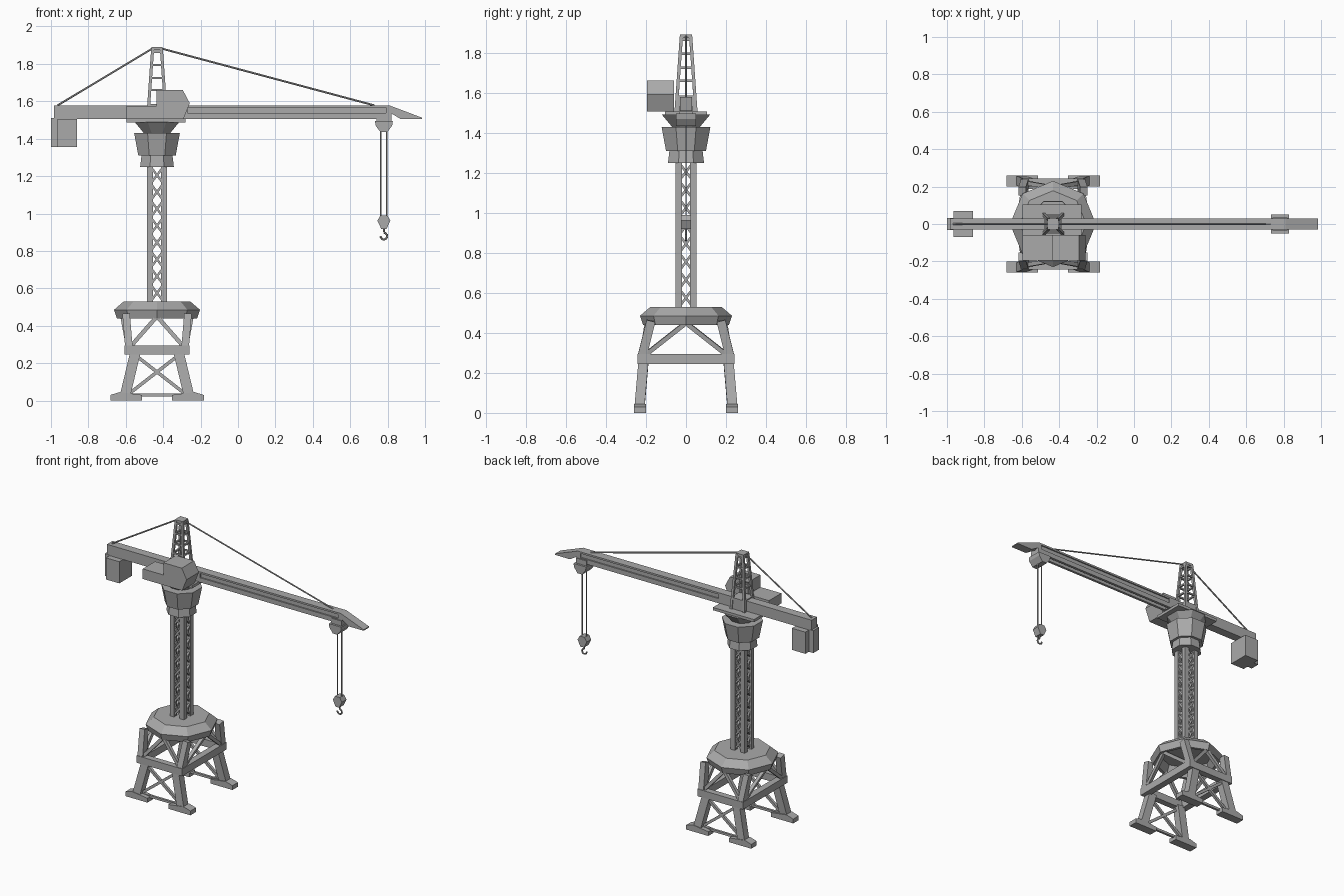
import bpy, bmesh, math
from mathutils import Vector, Matrix

cube = bpy.data.objects.get("Cube")
if cube:
    bpy.data.objects.remove(cube, do_unlink=True)

CX = -0.433                      # mast axis
SIGNS = (-1, 1)
CORNERS = [(a, b) for a in SIGNS for b in SIGNS]

grey = bpy.data.materials.new("painted_steel_grey")
grey.use_nodes = True
grey.diffuse_color = (0.4, 0.4, 0.4, 1)
grey.node_tree.nodes["Principled BSDF"].inputs["Base Color"].default_value = (0.4, 0.4, 0.4, 1)


class Part:
    """Collects simple solids and turns them into one named object."""

    def __init__(self):
        self.bm = bmesh.new()

    def box(self, x, y, z):
        size = [b - a for a, b in (x, y, z)]
        mid = [(a + b) / 2 for a, b in (x, y, z)]
        bmesh.ops.create_cube(self.bm, size=1, matrix=Matrix.Translation(mid) @ Matrix.Diagonal((*size, 1)))

    def beam(self, p, q, w, d=None, sides=4):
        p, q = Vector(p), Vector(q)
        axis = (q - p).normalized()
        ref = Vector((0, 1, 0)) if abs(axis.y) < 0.9 else Vector((1, 0, 0))
        u = (ref - axis * ref.dot(axis)).normalized()
        v = axis.cross(u)
        rings = []
        for c in (p, q):
            ring = []
            for i in range(sides):
                t = math.tau * (i + 0.5) / sides
                k = 0.5 / math.cos(math.pi / sides)
                ring.append(c + u * math.cos(t) * k * (d or w) + v * math.sin(t) * k * w)
            rings.append(ring)
        self.loft(rings)

    def loft(self, rings):
        rows = [[self.bm.verts.new(c) for c in r] for r in rings]
        n = len(rows[0])
        for a, b in zip(rows, rows[1:]):
            for i in range(n):
                self.bm.faces.new((a[i], a[(i + 1) % n], b[(i + 1) % n], b[i]))
        self.bm.faces.new(rows[0][::-1])
        self.bm.faces.new(rows[-1])

    def prism(self, profile, y0, y1):
        self.loft([[(x, y, z) for x, z in profile] for y in (y0, y1)])

    def lathe(self, profile, flat, n=8):
        k = 1 / math.cos(math.pi / n) if flat else 1
        ph = 0.5 if flat else 0
        ang = [math.tau * (i + ph) / n for i in range(n)]
        self.loft([[(CX + r * k * math.cos(t), r * k * math.sin(t), z) for t in ang] for r, z in profile])

    def done(self, name):
        bmesh.ops.recalc_face_normals(self.bm, faces=self.bm.faces)
        me = bpy.data.meshes.new(name)
        self.bm.to_mesh(me)
        self.bm.free()
        me.materials.append(grey)
        ob = bpy.data.objects.new(name, me)
        bpy.context.collection.objects.link(ob)
        return ob


# Feet: tapered pads
feet = Part()
for sx, sy in CORNERS:
    pad = [(0.25, 0), (0.25, 0.03), (0.2, 0.045), (0.08, 0.03), (0.08, 0)]
    feet.prism([(CX + sx * x, z) for x, z in pad], sy * 0.2, sy * 0.26)
feet.done("feet")

# Portal legs, lower and upper
legs = Part()
for sx, sy in CORNERS:
    legs.beam((CX + sx * 0.17, sy * 0.232, 0.03), (CX + sx * 0.115, sy * 0.212, 0.26), 0.055, 0.05)
    legs.beam((CX + sx * 0.15, sy * 0.22, 0.28), (CX + sx * 0.165, sy * 0.175, 0.46), 0.04, 0.045)
legs.done("portal_legs")

# Rectangular frame between the lower and upper legs
frame = Part()
for s in SIGNS:
    frame.box((CX - 0.175, CX + 0.175), sorted((s * 0.2, s * 0.243)), (0.245, 0.295))
    frame.box(sorted((CX + s * 0.13, CX + s * 0.175)), (-0.2, 0.2), (0.245, 0.295))
frame.done("portal_frame")

# Bracing: crosses below, inverted V above
brace = Part()
for s in SIGNS:
    y = s * 0.222
    brace.beam((CX - 0.15, y, 0.03), (CX + 0.15, y, 0.03), 0.016)
    for t in SIGNS:
        brace.beam((CX - t * 0.145, y, 0.04), (CX + t * 0.125, y, 0.25), 0.018)
        brace.beam((CX + t * 0.145, s * 0.22, 0.285), (CX, s * 0.195, 0.45), 0.022)
        brace.beam((CX + s * 0.155, t * 0.21, 0.285), (CX + s * 0.185, 0, 0.45), 0.022)
brace.done("portal_braces")

# Octagonal platform, recessed underneath
deck = Part()
deck.lathe([(0.17, 0.5), (0.195, 0.44), (0.215, 0.44), (0.23, 0.485), (0.178, 0.53)], False)
deck.done("base_platform")

# Lattice mast
mast = Part()
for sx, sy in CORNERS:
    x, y = CX + sx * 0.038, sy * 0.036
    mast.box((x - 0.016, x + 0.016), (y - 0.016, y + 0.016), (0.52, 1.27))
BAYS, LOW, HIGH = 8, 0.53, 1.25
step = (HIGH - LOW) / BAYS
for i in range(BAYS):
    a = LOW + i * step
    for s in SIGNS:
        for t in SIGNS:
            mast.beam((CX - t * 0.034, s * 0.04, a), (CX + t * 0.034, s * 0.04, a + step), 0.012)
            mast.beam((CX + s * 0.04, -t * 0.034, a), (CX + s * 0.04, t * 0.034, a + step), 0.012)
mast.done("mast")

# Slewing collar and turntable
collar = Part()
collar.lathe([(0.09, 1.25), (0.083, 1.31)], True)
collar.lathe([(0.1, 1.31), (0.122, 1.43)], True)
collar.lathe([(0.062, 1.42), (0.12, 1.49)], True)
collar.done("slewing_collar")
table = Part()
table.box((-0.595, -0.28), (-0.105, 0.105), (1.488, 1.507))
table.done("turntable_plate")

# Operator cabin with machinery box behind it
cab = Part()
cab.prism([(-0.595, 1.505), (-0.595, 1.575), (-0.435, 1.575), (-0.435, 1.66),
           (-0.295, 1.66), (-0.258, 1.59), (-0.292, 1.505)], -0.195, -0.06)
cab.done("cabin")

# Jib: solid rear, grooved front beam, wedge tip
jib = Part()
jib.box((-0.985, -0.27), (-0.03, 0.03), (1.505, 1.578))
jib.box((-0.27, 0.8), (-0.03, 0.03), (1.566, 1.578))
jib.box((-0.27, 0.8), (-0.021, 0.021), (1.535, 1.566))
for s in SIGNS:
    jib.box((-0.27, 0.82), sorted((s * 0.013, s * 0.03)), (1.505, 1.537))
jib.prism([(0.79, 1.535), (0.79, 1.578), (0.81, 1.578), (0.985, 1.512),
           (0.985, 1.505), (0.87, 1.505), (0.82, 1.535)], -0.03, 0.03)
jib.done("jib")

# Counterweight
weight = Part()
weight.box((-0.965, -0.862), (-0.07, 0.07), (1.355, 1.505))
weight.box((-1.0, -0.965), (-0.032, 0.032), (1.355, 1.51))
weight.done("counterweight")

# Apex tower: splayed posts, rungs, base block and cap
apex = Part()
apex.box((CX - 0.052, CX + 0.052), (-0.05, 0.05), (1.505, 1.585))


def spread(z):
    return 0.05 - (z - 1.5) * 0.07


for sx, sy in CORNERS:
    a, b = spread(1.5), spread(1.88)
    apex.beam((CX + sx * a, sy * a, 1.5), (CX + sx * b, sy * b, 1.88), 0.016)
for z in (1.66, 1.725, 1.795, 1.865):
    r = spread(z)
    for s in SIGNS:
        apex.beam((CX - r, s * r, z), (CX + r, s * r, z), 0.011)
        apex.beam((CX + s * r, -r, z), (CX + s * r, r, z), 0.011)
apex.box((CX - 0.03, CX + 0.03), (-0.03, 0.03), (1.873, 1.89))
apex.done("apex_tower")

# Tie cables
ties = Part()
ties.beam((CX - 0.025, 0, 1.882), (-0.965, 0, 1.578), 0.009, sides=6)
ties.beam((CX + 0.025, 0, 1.882), (0.73, 0, 1.578), 0.009, sides=6)
ties.done("tie_cables")

# Trolley under the jib
HX = 0.78
trolley = Part()
trolley.box((HX - 0.04, HX + 0.04), (-0.036, 0.036), (1.49, 1.53))
trolley.prism([(HX - 0.048, 1.495), (HX + 0.048, 1.495), (HX + 0.044, 1.47),
               (HX + 0.018, 1.435), (HX - 0.018, 1.435), (HX - 0.044, 1.47)], -0.05, 0.05)
trolley.done("trolley")

# Hoist ropes and hook block
ropes = Part()
for s in SIGNS:
    ropes.beam((HX + s * 0.016, 0, 0.97), (HX + s * 0.016, 0, 1.45), 0.007, sides=6)
ropes.done("hoist_ropes")
block = Part()
block.prism([(HX - 0.018, 0.99), (HX + 0.018, 0.99), (HX + 0.035, 0.962),
             (HX + 0.014, 0.918), (HX - 0.014, 0.918), (HX - 0.035, 0.962)], -0.025, 0.025)
block.done("hook_block")

# Hook: shank and open ring
hook = Part()
path = [(HX, 0.925), (HX, 0.9)]
for i in range(8):
    t = math.radians(70 - i * 36)
    path.append((HX + 0.018 * math.cos(t), 0.879 + 0.018 * math.sin(t)))
for p, q in zip(path, path[1:]):
    hook.beam((p[0], 0, p[1]), (q[0], 0, q[1]), 0.01, sides=6)
hook.done("hook")
